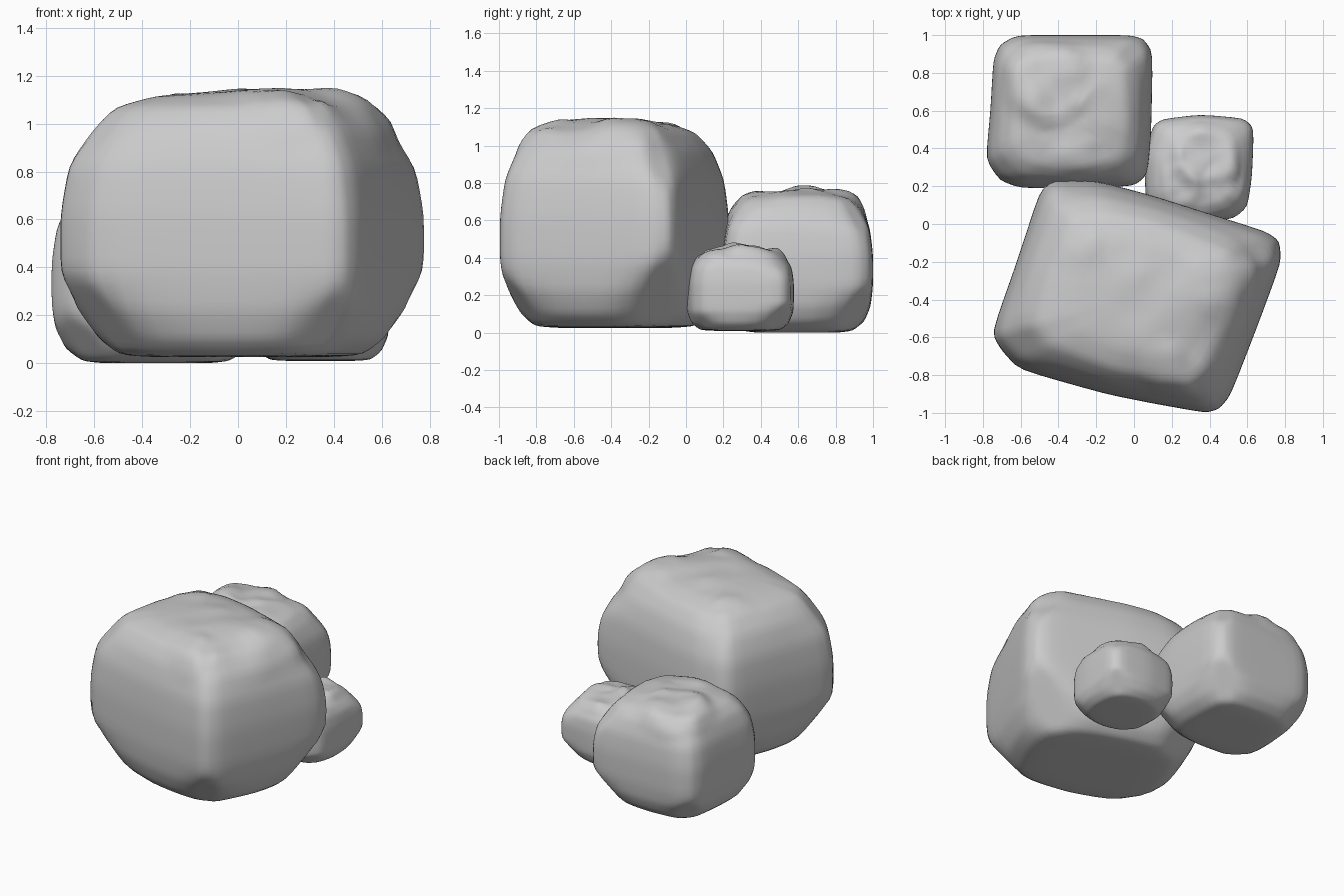
import bpy, bmesh, math
from mathutils import Vector, noise

if "Cube" in bpy.data.objects:
    bpy.data.objects.remove(bpy.data.objects["Cube"])


def boulder(name, outline, profile, angle, corner, chop, lumps, seed):
    """Loft a plan outline through (height, scale) levels, chop corners, add top lumps."""
    xs, ys = [p[0] for p in outline], [p[1] for p in outline]
    cx, cy = (min(xs) + max(xs)) / 2, (min(ys) + max(ys)) / 2
    z0, z1 = profile[0][0], profile[-1][0]
    cz, hw = (z0 + z1) / 2, (z1 - z0) / 2
    ca, sa = math.cos(angle), math.sin(angle)

    def to_local(x, y):
        return (x - cx) * ca + (y - cy) * sa, -(x - cx) * sa + (y - cy) * ca

    # outline in the rock's own axes, to know where its corners are
    local = [to_local(x, y) for x, y in outline]
    hu = max(abs(p[0]) for p in local)
    hv = max(abs(p[1]) for p in local)

    bm = bmesh.new()
    rings = []
    for z, s in profile:
        ring = []
        for (x, y), (u, v) in zip(outline, local):
            c = (u / hu) ** 2 * (v / hv) ** 2
            f = s * (1 - corner * (1 - s) * c)  # corners round off faster
            ring.append(bm.verts.new((cx + (x - cx) * f, cy + (y - cy) * f, z)))
        rings.append(ring)
    n = len(outline)
    for a, b in zip(rings, rings[1:]):
        for i in range(n):
            j = (i + 1) % n
            bm.faces.new((a[i], a[j], b[j], b[i]))
    low = bm.verts.new((cx, cy, z0))
    high = bm.verts.new((cx, cy, z1))
    for i in range(n):
        j = (i + 1) % n
        bm.faces.new((rings[0][j], rings[0][i], low))
        bm.faces.new((rings[-1][i], rings[-1][j], high))
    bmesh.ops.subdivide_edges(bm, edges=bm.edges[:], cuts=3, use_grid_fill=True)

    # chop the eight corners into broad slanted facets
    for vert in bm.verts:
        u, v = to_local(vert.co.x, vert.co.y)
        w = vert.co.z - cz
        over = (abs(u) / hu + abs(v) / hv + abs(w) / hw - chop) / 3
        if over > 0:
            u -= math.copysign(min(over * hu, abs(u)), u)
            v -= math.copysign(min(over * hv, abs(v)), v)
            w -= math.copysign(min(over * hw, abs(w)), w)
            vert.co = (cx + u * ca - v * sa, cy + u * sa + v * ca, cz + w)

    for _ in range(3):
        bmesh.ops.smooth_vert(bm, verts=bm.verts[:], factor=0.5,
                              use_axis_x=True, use_axis_y=True, use_axis_z=True)
    bmesh.ops.recalc_face_normals(bm, faces=bm.faces[:])
    bm.normal_update()

    # chipped, lumpy patches on the upper surface
    moves = []
    for v in bm.verts:
        d = 0.0
        for lx, ly, lz, r, h in lumps:
            t = (v.co - Vector((lx, ly, lz))).length / r
            if t < 1:
                fade = min(1, (1 - t) * 3)
                wob = noise.noise(v.co * (1.6 / r) + Vector((seed, 0, 0)))
                d += h * fade * (0.6 + 0.8 * wob)
        moves.append(v.normal * d)
    for v, m in zip(bm.verts, moves):
        v.co += m

    me = bpy.data.meshes.new(name)
    bm.to_mesh(me)
    bm.free()
    for p in me.polygons:
        p.use_smooth = True
    ob = bpy.data.objects.new(name, me)
    bpy.context.collection.objects.link(ob)
    return ob


# large front boulder, turned in plan
boulder("large_boulder",
        [(-0.755, -0.58), (-0.70, -0.67), (-0.61, -0.77), (-0.15, -0.90), (0.10, -0.95),
         (0.38, -1.0), (0.45, -0.98), (0.51, -0.91), (0.65, -0.55), (0.78, -0.20),
         (0.77, -0.09), (0.70, -0.04), (0.35, 0.07), (0.10, 0.15), (-0.20, 0.23),
         (-0.43, 0.23), (-0.50, 0.17), (-0.62, -0.20)],
        [(0.025, 0.55), (0.035, 0.75), (0.10, 0.88), (0.22, 0.965), (0.38, 1.0), (0.62, 1.0),
         (0.82, 0.965), (0.97, 0.88), (1.07, 0.75), (1.115, 0.55), (1.13, 0.3)],
        math.radians(-17), 0.6, 2.12,
        [(0.25, -0.45, 1.08, 0.42, 0.025), (0.45, -0.3, 0.98, 0.25, 0.025),
         (0.2, -0.75, 1.0, 0.2, 0.025), (-0.3, -0.1, 1.1, 0.15, 0.015)], 3.1)

# medium boulder at the back left
boulder("medium_boulder",
        [(-0.785, 0.34), (-0.71, 0.23), (-0.60, 0.19), (-0.30, 0.19), (0.0, 0.20), (0.07, 0.26),
         (0.09, 0.45), (0.10, 0.91), (0.05, 0.98), (-0.02, 1.0), (-0.32, 1.0), (-0.62, 1.0),
         (-0.71, 0.95), (-0.745, 0.87), (-0.76, 0.60)],
        [(0.0, 0.55), (0.01, 0.74), (0.06, 0.89), (0.14, 0.97), (0.25, 1.0), (0.42, 1.0),
         (0.56, 0.96), (0.66, 0.87), (0.72, 0.73), (0.745, 0.5), (0.75, 0.25)],
        0, 0.6, 2.15,
        [(-0.46, 0.75, 0.72, 0.26, 0.04), (-0.15, 0.6, 0.74, 0.2, 0.012),
         (-0.3, 0.32, 0.70, 0.18, 0.02)], 8.4)

# small boulder at the back right
boulder("small_boulder",
        [(0.06, 0.16), (0.08, 0.08), (0.15, 0.02), (0.35, 0.0), (0.53, 0.03), (0.60, 0.09),
         (0.625, 0.25), (0.635, 0.51), (0.58, 0.56), (0.35, 0.58), (0.15, 0.555), (0.10, 0.52),
         (0.055, 0.36)],
        [(0.01, 0.55), (0.015, 0.76), (0.05, 0.91), (0.11, 0.99), (0.17, 1.0), (0.27, 1.0),
         (0.35, 0.96), (0.40, 0.85), (0.43, 0.68), (0.44, 0.48), (0.445, 0.25)],
        0, 0.7, 2.1,
        [(0.38, 0.35, 0.43, 0.2, 0.03), (0.25, 0.2, 0.40, 0.14, 0.015),
         (0.48, 0.2, 0.40, 0.14, 0.015)], 5.7)
